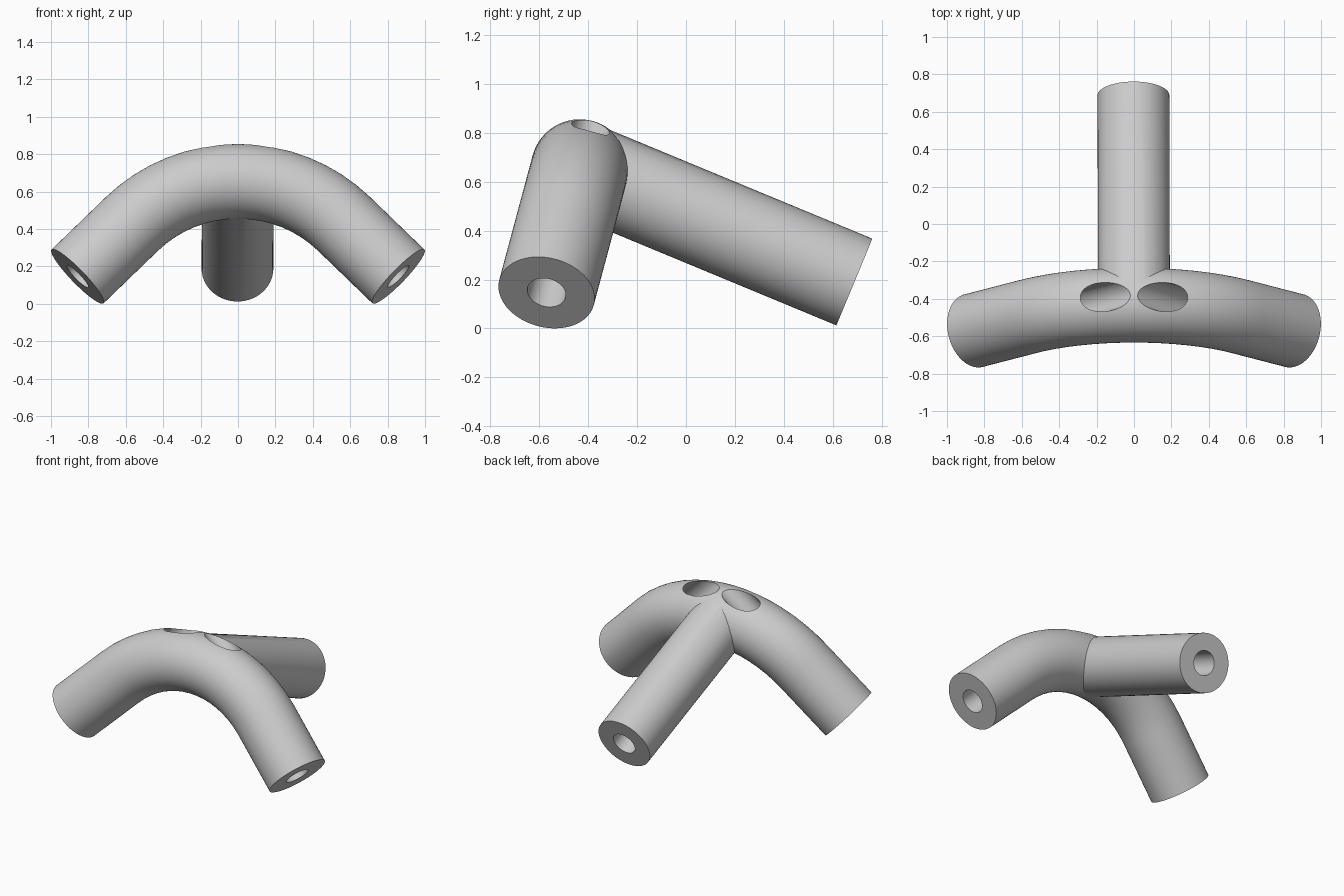
import bpy, bmesh
from math import sin, cos, pi, radians
from mathutils import Vector

cube = bpy.data.objects.get("Cube")
if cube:
    bpy.data.objects.remove(cube, do_unlink=True)

grey = bpy.data.materials.new("plain grey")
grey.use_nodes = True
colour = (0.6, 0.6, 0.6, 1)
grey.diffuse_color = colour
grey.node_tree.nodes["Principled BSDF"].inputs["Base Color"].default_value = colour

# Layout: the bend lies in a plane leaning back, the stem slopes down behind it
TILT, TURN = radians(15), radians(45)
PIPE_R, BEND_R, LEG, STEM_R, BORE_R = 0.2, 0.8, 0.413, 0.192, 0.08
APEX = Vector((0, -0.434, 0.655))
STEM_END = Vector((-0.003, 0.688, 0.19))
UP = Vector((0, sin(TILT), cos(TILT)))
SIDE = Vector((0, cos(TILT), -sin(TILT)))
X = Vector((1, 0, 0))


def make_object(name, bm):
    bmesh.ops.recalc_face_normals(bm, faces=bm.faces)
    mesh = bpy.data.meshes.new(name)
    bm.to_mesh(mesh)
    bm.free()
    mesh.materials.append(grey)
    obj = bpy.data.objects.new(name, mesh)
    bpy.context.collection.objects.link(obj)
    return obj


def sweep(name, path, radius, sides=64):
    """Tube through a list of (centre, ring axis 1, ring axis 2)."""
    bm = bmesh.new()
    rings = []
    for centre, a, b in path:
        angles = [2 * pi * i / sides for i in range(sides)]
        rings.append([bm.verts.new(centre + radius * (a * cos(t) + b * sin(t))) for t in angles])
    for r, s in zip(rings, rings[1:]):
        for i in range(sides):
            j = (i + 1) % sides
            bm.faces.new((r[i], r[j], s[j], s[i]))
    bm.faces.new(rings[0])
    bm.faces.new(rings[-1])
    return make_object(name, bm)


def rod(name, start, end, radius):
    axis = (end - start).normalized()
    a = axis.orthogonal().normalized()
    b = axis.cross(a)
    return sweep(name, [(start, a, b), (end, a, b)], radius)


def bend_frame(angle, extra=0):
    """Centre and ring axes along the bend, pushed on along its tangent."""
    out = X * sin(angle) + UP * cos(angle)
    along = X * cos(angle) - UP * sin(angle)
    return APEX - UP * BEND_R + out * BEND_R + along * extra, out, SIDE


def combine(target, other, operation):
    mod = target.modifiers.new(operation.lower(), "BOOLEAN")
    mod.operation, mod.solver, mod.object = operation, "EXACT", other
    bpy.context.view_layer.objects.active = target
    bpy.ops.object.modifier_apply(modifier=mod.name)
    bpy.data.objects.remove(other, do_unlink=True)


# Bent pipe with two straight legs
STEPS = 16
path = [bend_frame(-TURN, -LEG)]
path += [bend_frame(-TURN + 2 * TURN * i / STEPS) for i in range(STEPS + 1)]
path.append(bend_frame(TURN, LEG))
joint = sweep("pipe_joint", path, PIPE_R)

# Rear stem
combine(joint, rod("rear_stem", APEX, STEM_END, STEM_R), "UNION")

# Straight bores from each leg end out through the top of the bend
for side in (-1, 1):
    end = bend_frame(side * TURN, side * LEG)[0]
    inward = UP * sin(TURN) - X * side * cos(TURN)
    bore = rod("leg_bore", end - inward * 0.1, end + inward * 1.3, BORE_R)
    combine(joint, bore, "DIFFERENCE")

# Blind bore in the stem
inward = (APEX - STEM_END).normalized()
bore = rod("stem_bore", STEM_END - inward * 0.1, STEM_END + inward, BORE_R)
combine(joint, bore, "DIFFERENCE")

# Smooth walls, crisp rims
bpy.ops.object.select_all(action="DESELECT")
joint.select_set(True)
bpy.context.view_layer.objects.active = joint
bpy.ops.object.shade_smooth_by_angle(angle=radians(25))
